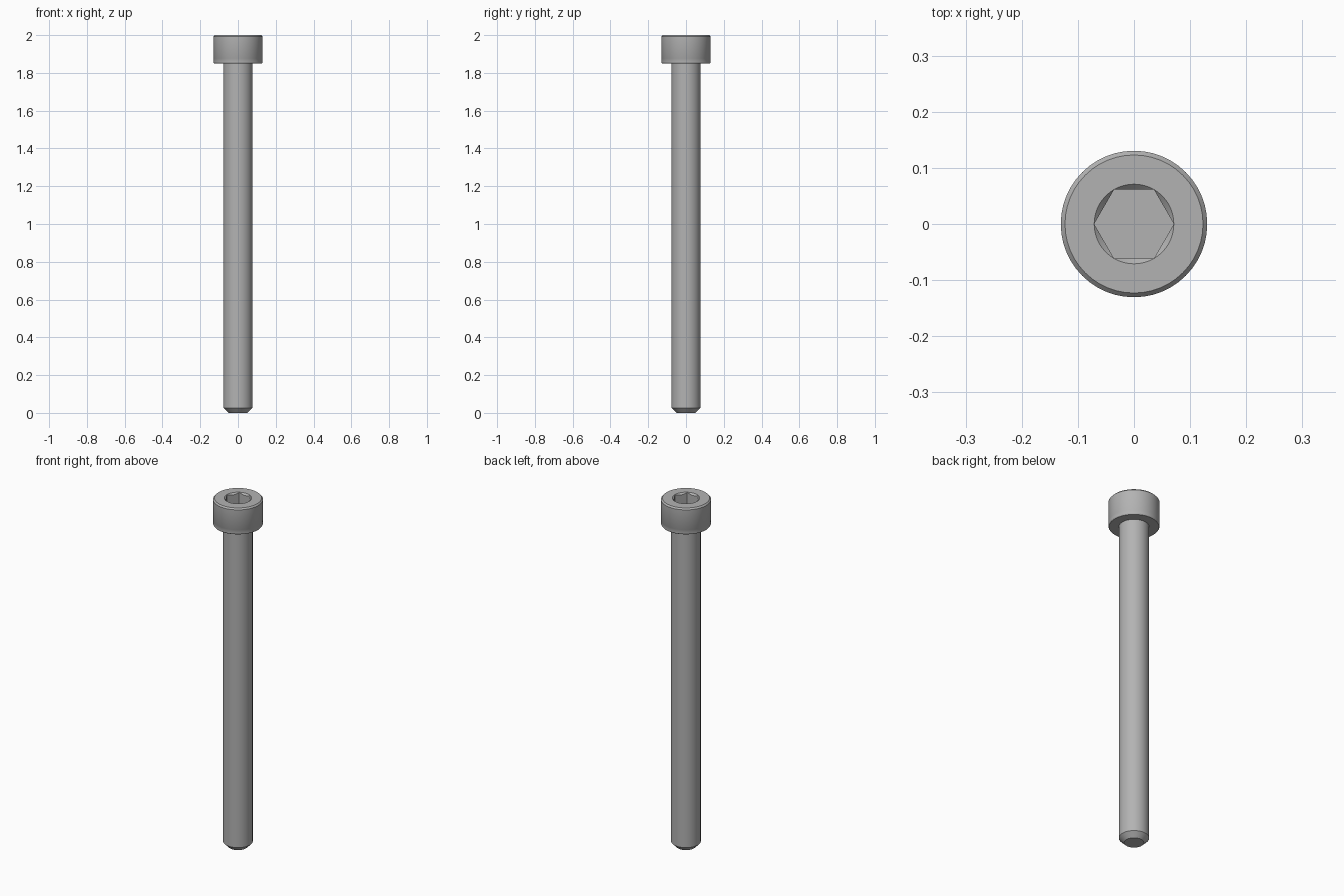
import bpy, bmesh
from math import cos, pi, radians, sin

cube = bpy.data.objects.get("Cube")
if cube:
    bpy.data.objects.remove(cube, do_unlink=True)

SEGMENTS = 48
HEX_APOTHEM = 0.0615
HEX_CORNER = HEX_APOTHEM / cos(pi / 6)

steel = bpy.data.materials.new("grey steel")
steel.use_nodes = True
grey = (0.45, 0.45, 0.45, 1)
steel.diffuse_color = grey
steel.node_tree.nodes["Principled BSDF"].inputs["Base Color"].default_value = grey


def circle(radius, z):
    return lambda a: (radius * cos(a), radius * sin(a), z)


def hexagon(z, slope=0):
    """Hexagon ring with corners on x; slope lowers its flats to follow a cone."""
    def point(a):
        r = HEX_APOTHEM / cos(a % (pi / 3) - pi / 6)
        return (r * cos(a), r * sin(a), z - slope * (HEX_CORNER - r))
    return point


def loft(name, sections):
    """Skin the rings from bottom to top and close both ends."""
    bm = bmesh.new()
    rings = [[bm.verts.new(s(2 * pi * i / SEGMENTS)) for i in range(SEGMENTS)]
             for s in sections]
    for low, high in zip(rings, rings[1:]):
        for i in range(SEGMENTS):
            j = (i + 1) % SEGMENTS
            # Ring points shared at the socket corners make triangles
            bm.faces.new((low[i], low[j], high[j], high[i]))
    bm.faces.new(rings[0][::-1])
    bm.faces.new(rings[-1])
    bmesh.ops.remove_doubles(bm, verts=bm.verts, dist=1e-5)
    bmesh.ops.recalc_face_normals(bm, faces=bm.faces)
    mesh = bpy.data.meshes.new(name)
    bm.to_mesh(mesh)
    bm.free()
    mesh.materials.append(steel)
    obj = bpy.data.objects.new(name, mesh)
    bpy.context.collection.objects.link(obj)
    bpy.ops.object.select_all(action='DESELECT')
    obj.select_set(True)
    bpy.context.view_layer.objects.active = obj
    bpy.ops.object.shade_smooth_by_angle(angle=radians(30))


# Plain shank with a chamfered tip, seated slightly inside the head
loft("shank", [circle(0.05, 0), circle(0.077, 0.027), circle(0.077, 1.87)])

# Cylindrical head with a narrow lower band, bevelled rim and hex socket
loft("socket_head", [
    circle(0.127, 1.85), circle(0.13, 1.855), circle(0.13, 1.877),
    circle(0.1305, 1.878), circle(0.1305, 1.992), circle(0.123, 2.0),
    circle(HEX_CORNER, 2.0), hexagon(2.0, slope=1), hexagon(1.923),
])
